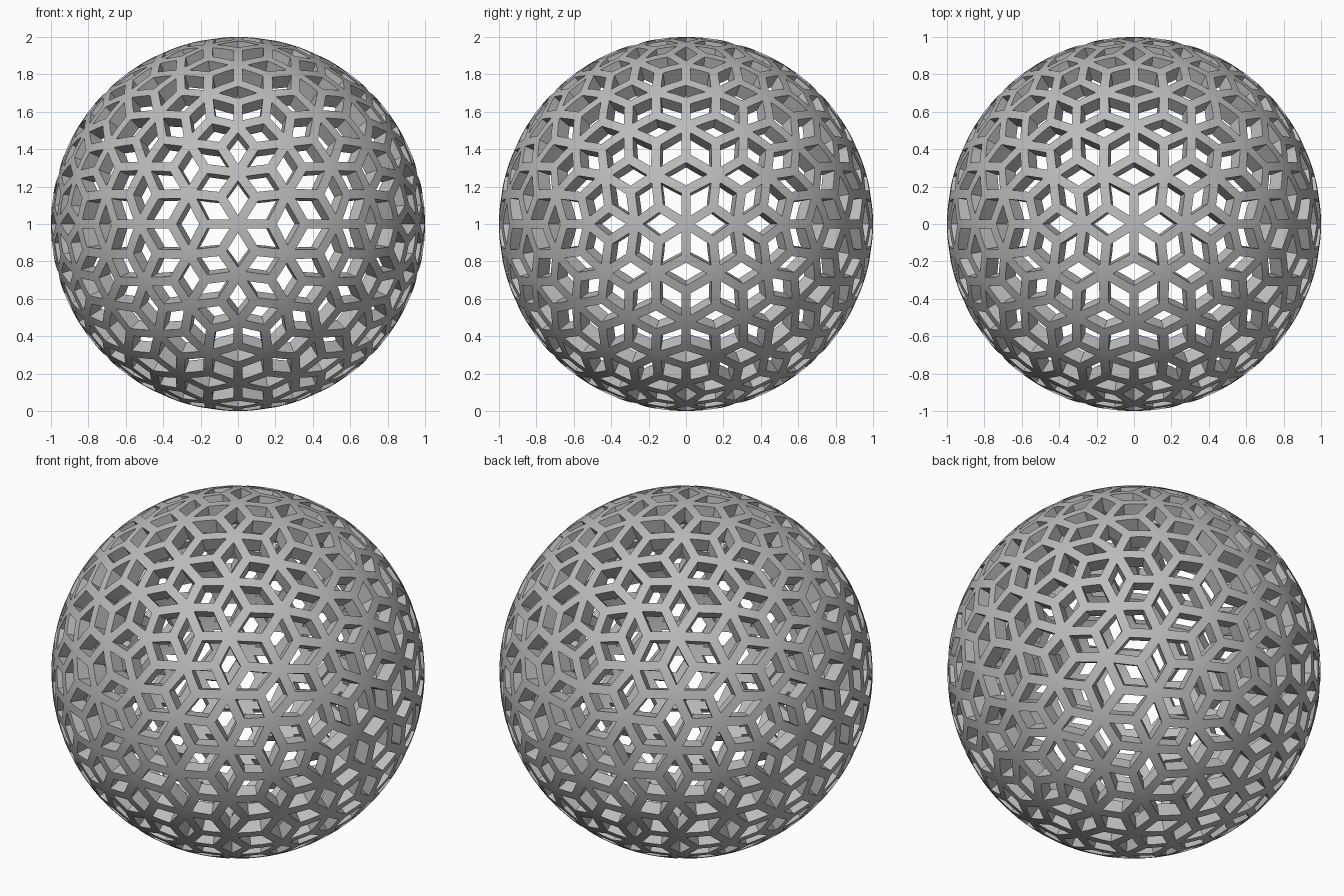
import bpy
import bmesh

SHELL = 0.08       # wall thickness
HALF_STRUT = 0.025  # half the width of a strut

cube = bpy.data.objects.get("Cube")
if cube:
    bpy.data.objects.remove(cube, do_unlink=True)


def project(bm):
    """Push every vertex onto the unit sphere."""
    for v in bm.verts:
        v.co.normalize()


# Icosahedron from three crossed golden rectangles
bm = bmesh.new()
phi = (1 + 5 ** 0.5) / 2
for a in (-1, 1):
    for b in (-phi, phi):
        for co in ((a, 0, b), (b, a, 0), (0, b, a)):
            bm.verts.new(co)
bmesh.ops.convex_hull(bm, input=bm.verts[:])
project(bm)

# Two rounds of splitting give the geodesic triangles
for _ in range(2):
    bmesh.ops.subdivide_edges(bm, edges=bm.edges[:], cuts=1, use_grid_fill=True)
    project(bm)

# Merge triangle thirds across each edge into one diamond per edge
triangle_edges = bm.edges[:]
bmesh.ops.poke(bm, faces=bm.faces[:])
project(bm)
bmesh.ops.dissolve_edges(bm, edges=triangle_edges, use_verts=False)
bmesh.ops.recalc_face_normals(bm, faces=bm.faces[:])

# Open a diamond window in each face, leaving the struts
windows = bm.faces[:]
bmesh.ops.inset_individual(bm, faces=windows, thickness=HALF_STRUT, use_even_offset=True)
bmesh.ops.delete(bm, geom=windows, context='FACES')
bmesh.ops.subdivide_edges(bm, edges=bm.edges[:], cuts=1, use_grid_fill=True)
project(bm)
bmesh.ops.translate(bm, verts=bm.verts[:], vec=(0, 0, 1))

mesh = bpy.data.meshes.new("lattice_sphere")
bm.to_mesh(mesh)
bm.free()
sphere = bpy.data.objects.new("lattice_sphere", mesh)
bpy.context.collection.objects.link(sphere)

# Thicken inwards
solid = sphere.modifiers.new("shell", 'SOLIDIFY')
solid.thickness = SHELL
solid.offset = -1

grey = bpy.data.materials.new("mid_grey")
grey.use_nodes = True
colour = (0.5, 0.5, 0.5, 1)
grey.diffuse_color = colour
grey.node_tree.nodes["Principled BSDF"].inputs["Base Color"].default_value = colour
mesh.materials.append(grey)

bpy.context.view_layer.objects.active = sphere
sphere.select_set(True)
bpy.ops.object.modifier_apply(modifier=solid.name)
bpy.ops.object.shade_smooth_by_angle(angle=0.6)
